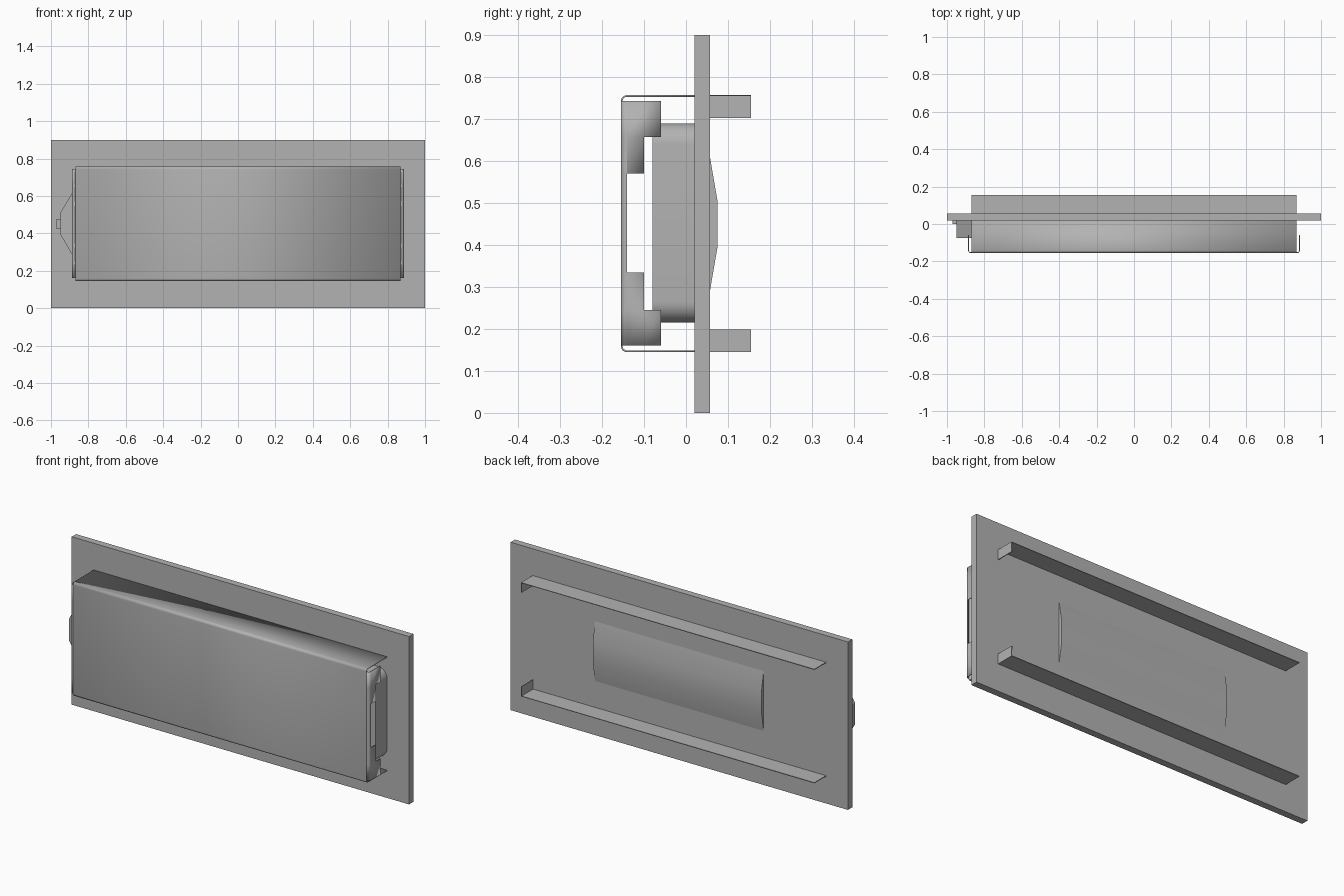
import bpy
import bmesh
import math

cube = bpy.data.objects.get("Cube")
if cube:
    bpy.data.objects.remove(cube, do_unlink=True)

grey = bpy.data.materials.new("Metal grey")
grey.use_nodes = True
colour = (0.45, 0.45, 0.45, 1)
grey.diffuse_color = colour
grey.node_tree.nodes["Principled BSDF"].inputs["Base Color"].default_value = colour


def finish(name, bm, smooth=False):
    """Turn a bmesh into a named object."""
    bmesh.ops.remove_doubles(bm, verts=bm.verts, dist=0.0001)
    bmesh.ops.recalc_face_normals(bm, faces=bm.faces)
    mesh = bpy.data.meshes.new(name)
    bm.to_mesh(mesh)
    bm.free()
    mesh.materials.append(grey)
    ob = bpy.data.objects.new(name, mesh)
    bpy.context.collection.objects.link(ob)
    if smooth:
        bpy.ops.object.select_all(action='DESELECT')
        ob.select_set(True)
        bpy.context.view_layer.objects.active = ob
        bpy.ops.object.shade_smooth_by_angle(angle=math.radians(35))
    return ob


def prism(name, outline, place, a, b, smooth=False):
    """Extrude a closed 2D outline from a to b; place maps (u, v, depth) to xyz."""
    bm = bmesh.new()
    ends = [[bm.verts.new(place(u, v, d)) for u, v in outline] for d in (a, b)]
    for ring in ends:
        bm.faces.new(ring)
    n = len(outline)
    for i in range(n):
        j = (i + 1) % n
        bm.faces.new((ends[0][i], ends[0][j], ends[1][j], ends[1][i]))
    return finish(name, bm, smooth)


def box(name, x, y, z):
    outline = [(x[0], z[0]), (x[1], z[0]), (x[1], z[1]), (x[0], z[1])]
    return prism(name, outline, along_y, y[0], y[1])


def strip(bm, path, place, a, b):
    """Sweep an open 2D path from a to b as a single sheet."""
    rows = [[bm.verts.new(place(u, v, d)) for u, v in path] for d in (a, b)]
    for i in range(len(path) - 1):
        bm.faces.new((rows[0][i], rows[0][i + 1], rows[1][i + 1], rows[1][i]))


def arc(cu, cv, r, start, end, steps):
    out = []
    for i in range(steps + 1):
        t = math.radians(start + (end - start) * i / steps)
        out.append((cu + r * math.cos(t), cv + r * math.sin(t)))
    return out


def along_x(u, v, d):
    return (d, u, v)


def along_y(u, v, d):
    return (u, d, v)


def along_z(u, v, d):
    return (u, v, d)


def thicken(ob, t=0.004):
    mod = ob.modifiers.new("Thickness", 'SOLIDIFY')
    mod.thickness = t
    mod.offset = 0


# Mounting plate
box("mounting_plate", (-1, 1), (0.02, 0.057), (0, 0.9))

# Housing behind the cover, with rounded corners
outline = []
for cx, cz, start in ((0.82, 0.64, 0), (-0.82, 0.64, 90), (-0.82, 0.265, 180), (0.82, 0.265, 270)):
    outline += arc(cx, cz, 0.05, start, start + 90, 8)
prism("housing", outline, along_y, -0.08, 0.021, True)

# Tapered side outlet and its small clip
prism("side_outlet", [(-0.86, 0.66), (-0.95, 0.51), (-0.95, 0.395), (-0.86, 0.24)],
      along_y, -0.075, 0.021)
box("outlet_clip", (-0.97, -0.945), (0.0, 0.021), (0.423, 0.477))

# Cover: front panel folded back along the top and bottom
r = 0.012
bm = bmesh.new()
path = [(0.021, 0.755)] + arc(-0.153 + r, 0.755 - r, r, 90, 180, 5)
path += arc(-0.153 + r, 0.147 + r, r, 180, 270, 5) + [(0.021, 0.147)]
strip(bm, path, along_x, -0.87, 0.87)
thicken(finish("front_cover", bm, True))

# Cover side flanges, stepped back towards the middle
levels = (0.16, 0.245, 0.335, 0.57, 0.657, 0.743)
depths = (3, 2, 1, 2, 3)
for side, label in ((1, "left"), (-1, "right")):
    bm = bmesh.new()
    bend = [(0.87, -0.153)] + arc(0.885 - r, -0.153 + r, r, -90, 0, 5)
    for z0, z1, count in zip(levels, levels[1:], depths):
        path = bend + [(0.885, y) for y in (-0.14, -0.10, -0.06)[:count]]
        strip(bm, [(side * x, y) for x, y in path], along_z, z0, z1)
    thicken(finish(label + "_cover_flange", bm, True))

# Rear mounting rails: thin shelves with one closed end
for label, edge, inner in (("upper", 0.755, 0.703), ("lower", 0.147, 0.199)):
    bm = bmesh.new()
    strip(bm, [(-0.87, edge), (0.868, edge), (0.868, inner)], along_y, 0.056, 0.155)
    thicken(finish(label + "_rear_rail", bm))

# Shallow raised rib on the back of the plate
prism("rear_rib", [(0.05, 0.29), (0.057, 0.29), (0.075, 0.395), (0.075, 0.505),
                   (0.057, 0.61), (0.05, 0.61)], along_x, -0.5, 0.5, True)
